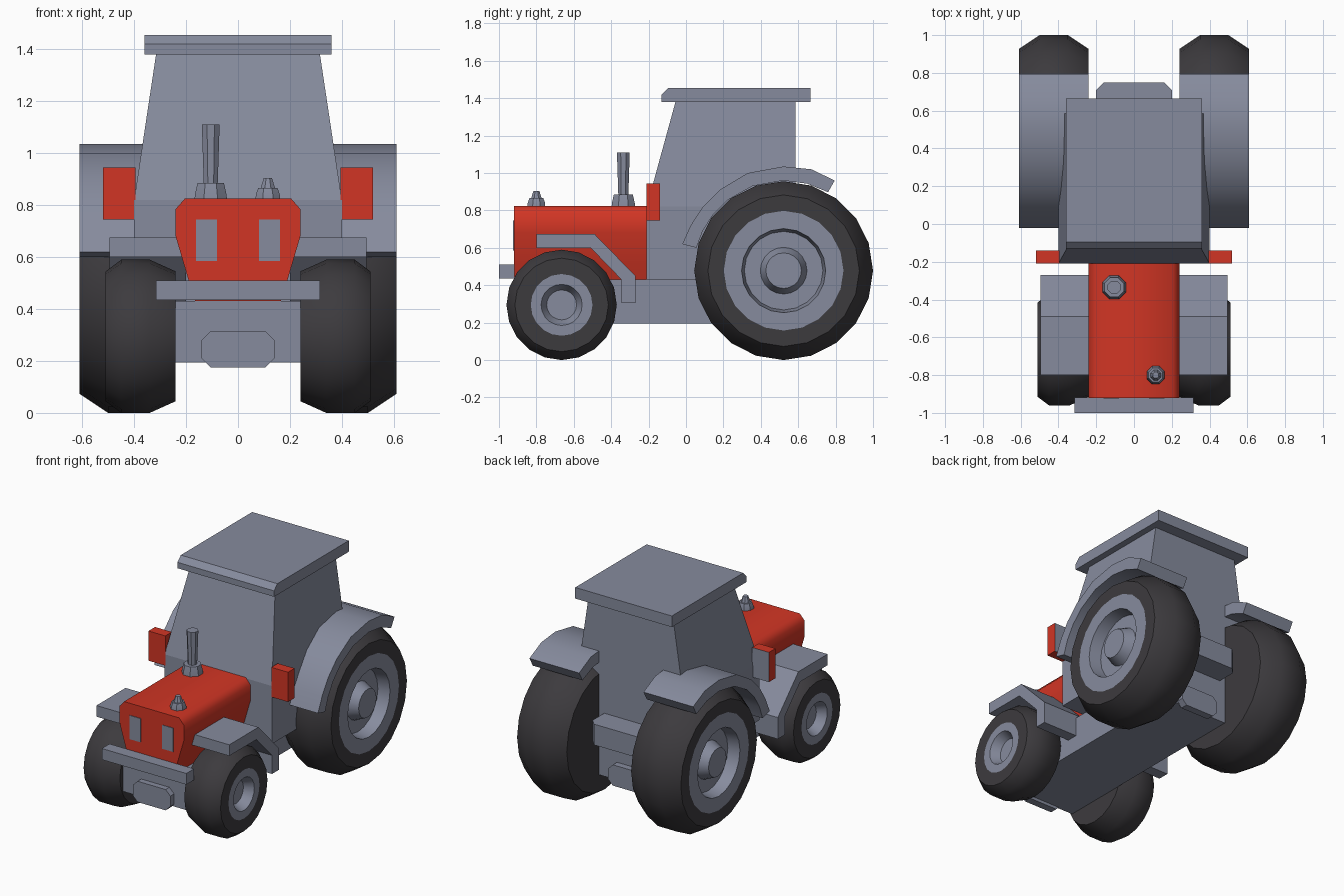
import bpy, bmesh, math

if "Cube" in bpy.data.objects:
    bpy.data.objects.remove(bpy.data.objects["Cube"])


def material(name, rgb):
    m = bpy.data.materials.new(name)
    m.diffuse_color = (*rgb, 1)
    m.use_nodes = True
    m.node_tree.nodes["Principled BSDF"].inputs["Base Color"].default_value = m.diffuse_color
    return m


GREY = material("slate grey", (0.24, 0.26, 0.34))
RED = material("red paint", (0.64, 0.036, 0.018))
BLACK = material("tyre black", (0.046, 0.043, 0.048))


def finish(name, bm, mats, angle=None):
    bmesh.ops.recalc_face_normals(bm, faces=bm.faces[:])
    me = bpy.data.meshes.new(name)
    bm.to_mesh(me)
    bm.free()
    for m in mats:
        me.materials.append(m)
    ob = bpy.data.objects.new(name, me)
    bpy.context.collection.objects.link(ob)
    if angle:
        bpy.ops.object.select_all(action='DESELECT')
        ob.select_set(True)
        bpy.context.view_layer.objects.active = ob
        bpy.ops.object.shade_smooth_by_angle(angle=math.radians(angle))
    return ob


def loft(name, sections, mat, angle=None):
    """Closed solid through a list of matching point rings."""
    bm = bmesh.new()
    rings = [[bm.verts.new(p) for p in s] for s in sections]
    n = len(rings[0])
    for a, b in zip(rings, rings[1:]):
        for i in range(n):
            j = (i + 1) % n
            bm.faces.new((a[i], a[j], b[j], b[i]))
    bm.faces.new(rings[0])
    bm.faces.new(rings[-1])
    return finish(name, bm, [mat], angle)


def prism(name, axis, pts, lo, hi, mat, angle=None):
    """Extrude a 2D profile along an axis (profile keeps x,y,z order)."""
    def at(p, d):
        q = list(p)
        q.insert("xyz".index(axis), d)
        return q
    return loft(name, [[at(p, lo) for p in pts], [at(p, hi) for p in pts]], mat, angle)


def box(name, x0, x1, y0, y1, z0, z1, mat):
    return prism(name, "z", [(x0, y0), (x1, y0), (x1, y1), (x0, y1)], z0, z1, mat)


def wheel(name, side, cy, r, profile, rim_from, segs=20):
    """Lathe (radius, x) pairs round the axle; rings after rim_from are grey."""
    bm = bmesh.new()
    rings = []
    for rad, x in profile:
        if rad == 0:
            rings.append([bm.verts.new((side * x, cy, r))] * segs)
        else:
            rings.append([bm.verts.new((side * x, cy + rad * math.cos(t), r + rad * math.sin(t)))
                          for t in (2 * math.pi * i / segs for i in range(segs))])
    for k, (a, b) in enumerate(zip(rings, rings[1:])):
        for i in range(segs):
            j = (i + 1) % segs
            f = bm.faces.new(list(dict.fromkeys((a[i], a[j], b[j], b[i]))))
            f.material_index = int(k >= rim_from)
    return finish(name, bm, [BLACK, GREY], 40)


def turned(name, x, y, levels, mat, segs=8):
    """Upright round part from (radius, z) levels."""
    return loft(name, [[(x + r * math.cos(2 * math.pi * (i + .5) / segs),
                         y + r * math.sin(2 * math.pi * (i + .5) / segs), z)
                        for i in range(segs)] for r, z in levels], mat, 35)


def octagon(w, z0, z1, c):
    return [(-w + c, z0), (w - c, z0), (w, z0 + c), (w, z1 - c),
            (w - c, z1), (-w + c, z1), (-w, z1 - c), (-w, z0 + c)]


# chassis, bumper, end plates and rear hitch block
box("chassis", -.24, .24, -.88, .585, .195, .43, GREY)
box("front_bumper", -.315, .315, -1.0, -.918, .435, .51, GREY)
prism("front_plate", "y", octagon(.14, .175, .315, .035), -.92, -.87, GREY)
prism("rear_plate", "y", octagon(.14, .175, .315, .035), .58, .63, GREY)
prism("rear_hitch_block", "z", [(-.2, .55), (.2, .55), (.2, .71), (.16, .75), (-.16, .75), (-.2, .71)],
      .48, .62, GREY)

# hood with narrowing lower sides
half = [(.165, .43), (.19, .51), (.24, .68), (.24, .785), (.205, .825)]
prism("hood", "y", half + [(-x, z) for x, z in reversed(half)], -.92, -.19, RED, 50)

# exhaust and intake cap
turned("exhaust_base", -.105, -.335, [(.068, .815), (.066, .84), (.055, .885)], GREY)
turned("exhaust_pipe", -.105, -.335, [(.029, .88), (.037, 1.11)], GREY)
turned("intake_base", .115, -.80, [(.052, .815), (.05, .84), (.04, .867)], GREY)
turned("intake_cap", .115, -.80, [(.032, .86), (.017, .905)], GREY)


# cab and roof
def rect(w, y0, y1, z):
    return [(-w, y0, z), (w, y0, z), (w, y1, z), (-w, y1, z)]


loft("cab", [rect(.40, -.21, .585, .43), rect(.40, -.21, .585, .82), rect(.315, -.055, .585, 1.385)], GREY)
prism("roof", "x", [(-.13, 1.38), (.665, 1.38), (.665, 1.455), (-.095, 1.455), (-.13, 1.42)], -.36, .36, GREY)

# wheel profiles: inner cap, tread, side wall, rim, recess, hub
rear = [(0, .24), (.405, .24), (.478, .35), (.478, .50), (.405, .61), (.32, .61),
        (.225, .61), (.21, .53), (.125, .53), (.095, .60), (0, .60)]
front = [(0, .24), (.25, .24), (.295, .34), (.295, .45), (.25, .51), (.165, .51),
         (.11, .51), (.08, .45), (0, .45)]

# rear fender arc
RY, RZ = .522, .478
outer = [(-.02, .62), (.025, .72), (.09, .82), (.18, .91), (.33, 1.0), (.52, 1.035), (.67, 1.02), (.795, .96)]
inner = []
for y, z in outer:
    k = .482 / math.hypot(y - RY, z - RZ)
    inner.append((RY + (y - RY) * k, RZ + (z - RZ) * k))
arc = outer + inner[::-1]
front_fender = [(-.80, .675), (-.49, .675), (-.27, .45), (-.27, .305),
                (-.345, .305), (-.345, .43), (-.51, .60), (-.80, .60)]

for tag, s in (("right", 1), ("left", -1)):
    wheel(tag + "_rear_wheel", s, RY, RZ, rear, 5)
    wheel(tag + "_front_wheel", s, -.665, .295, front, 5)
    prism(tag + "_rear_fender", "x", arc, s * .24, s * .61, GREY, 35)
    prism(tag + "_front_fender", "x", front_fender, s * .20, s * .495, GREY)
    # headlight plates on the hood front
    a, b = sorted((s * .08, s * .162))
    box(tag + "_headlight", a, b, -.924, -.918, .585, .745, GREY)
    # side mirror, grey glass on the back
    a, b = sorted((s * .395, s * .52))
    m = box(tag + "_mirror", a, b, -.21, -.14, .745, .945, RED)
    m.data.materials.append(GREY)
    for f in m.data.polygons:
        if f.normal.y > .9:
            f.material_index = 1
